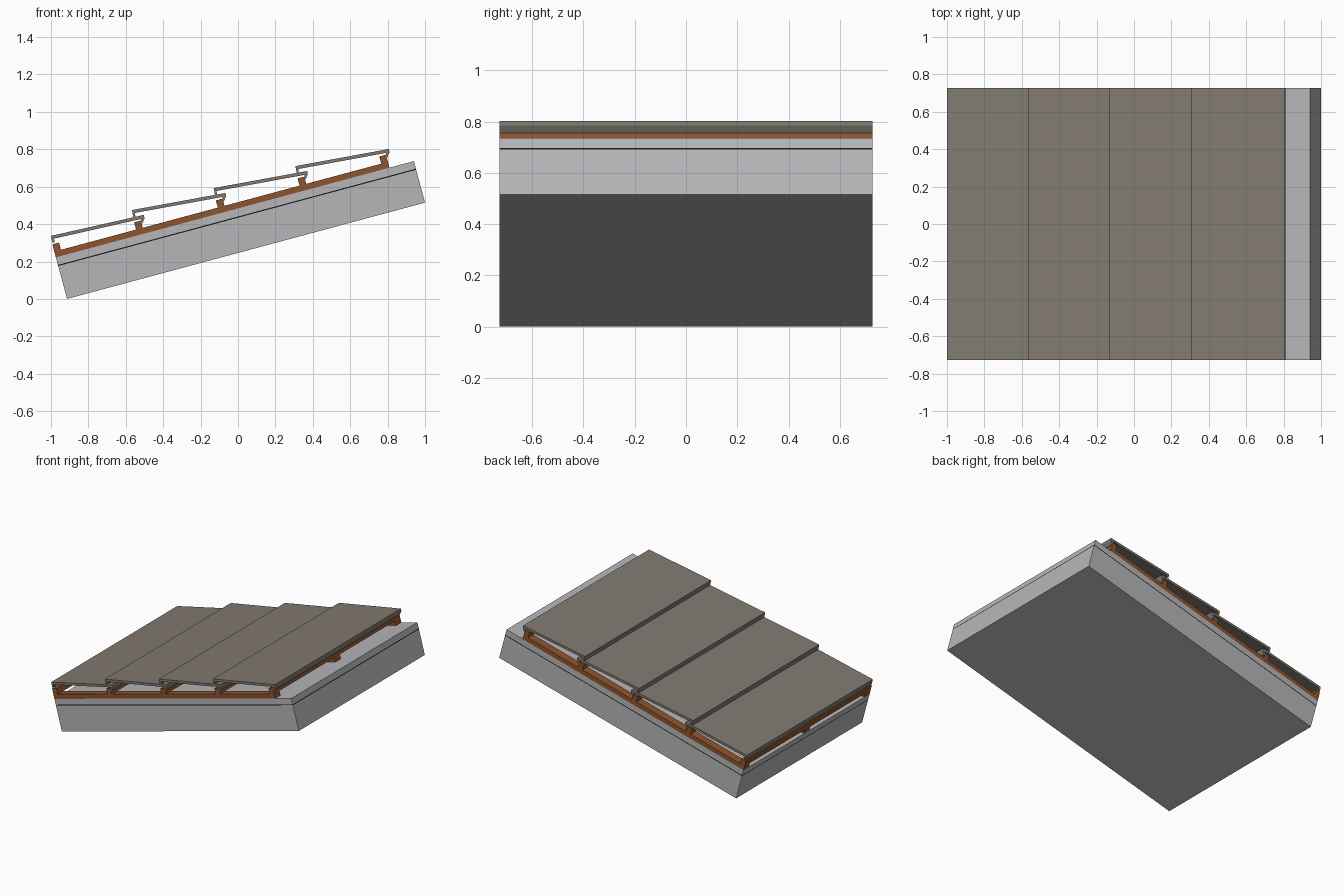
import bpy, bmesh, math

if "Cube" in bpy.data.objects:
    bpy.data.objects.remove(bpy.data.objects["Cube"])

A = math.radians(15.05)          # roof pitch
CA, SA = math.cos(A), math.sin(A)
X0 = -0.914                      # lower corner of the slab
HALF = 0.727                     # half depth in y


def material(name, rgb):
    m = bpy.data.materials.new(name)
    m.diffuse_color = (*rgb, 1)
    m.use_nodes = True
    m.node_tree.nodes["Principled BSDF"].inputs["Base Color"].default_value = m.diffuse_color
    return m


CONCRETE = material("light_grey_concrete", (0.47, 0.47, 0.485))
BLACK = material("black_membrane", (0.008, 0.008, 0.008))
WOOD = material("brown_wood", (0.27, 0.09, 0.028))
TILE = material("taupe_tile", (0.22, 0.195, 0.165))


def prism(name, pts, y0, y1, mat):
    """Extrude an (x, z) profile from y0 to y1."""
    bm = bmesh.new()
    face = bm.faces.new([bm.verts.new((x, y0, z)) for x, z in pts])
    ext = bmesh.ops.extrude_face_region(bm, geom=[face])
    verts = [g for g in ext["geom"] if isinstance(g, bmesh.types.BMVert)]
    bmesh.ops.translate(bm, vec=(0, y1 - y0, 0), verts=verts)
    bmesh.ops.recalc_face_normals(bm, faces=bm.faces)
    me = bpy.data.meshes.new(name)
    bm.to_mesh(me)
    bm.free()
    me.materials.append(mat)
    ob = bpy.data.objects.new(name, me)
    bpy.context.collection.objects.link(ob)
    return ob


def slope(u, v):
    """Distance along / above the slab underside to (x, z)."""
    return X0 + u * CA - v * SA, u * SA + v * CA


def sloped_box(name, u0, u1, v0, v1, y0, y1, mat):
    pts = [slope(u0, v0), slope(u1, v0), slope(u1, v1), slope(u0, v1)]
    return prism(name, pts, y0, y1, mat)


# Layered deck: slab, thin membrane, upper layer
LEN = 1.982
sloped_box("slab", 0, LEN, 0, 0.182, -HALF, HALF, CONCRETE)
sloped_box("membrane", 0, LEN, 0.182, 0.188, -HALF, HALF, BLACK)
sloped_box("upper_layer", 0, LEN, 0.188, 0.23, -HALF, HALF, CONCRETE)

# Three long battens running up the slope
W = 0.06
for i, y in enumerate((-HALF, -W / 2, HALF - W)):
    sloped_box(f"counter_batten_{i + 1}", 0, 1.847, 0.23, 0.262, y, y + W, WOOD)

# Five cross battens
STEP = 0.4525
for i in range(5):
    u = i * STEP
    sloped_box(f"cross_batten_{i + 1}", u, u + 0.037, 0.262, 0.302, -HALF, HALF, WOOD)


# Overlapping tiles with a front lip and a rear hook
def tile(name, left, right):
    dx, dz = right[0] - left[0], right[1] - left[1]
    n = math.hypot(dx, dz)
    c, s = dx / n, dz / n
    prof = [(0, 0), (n, 0), (n, -0.018), (n - 0.017, -0.043), (n - 0.024, -0.041),
            (n - 0.018, -0.018), (0.012, -0.018), (0.012, -0.038), (0, -0.038)]
    pts = [(left[0] + p * c - q * s, left[1] + p * s + q * c) for p, q in prof]
    prism(name, pts, -HALF, HALF, TILE)


SX, SZ = STEP * CA, STEP * SA
for i in range(4):
    right = (-0.504 + i * SX, 0.449 + i * SZ)
    # the lowest tile rests on its batten, the others on the tile below
    left = (-1.0, 0.337) if i == 0 else (-0.567 + (i - 1) * SX, 0.475 + (i - 1) * SZ)
    tile(f"roof_tile_{i + 1}", left, right)
